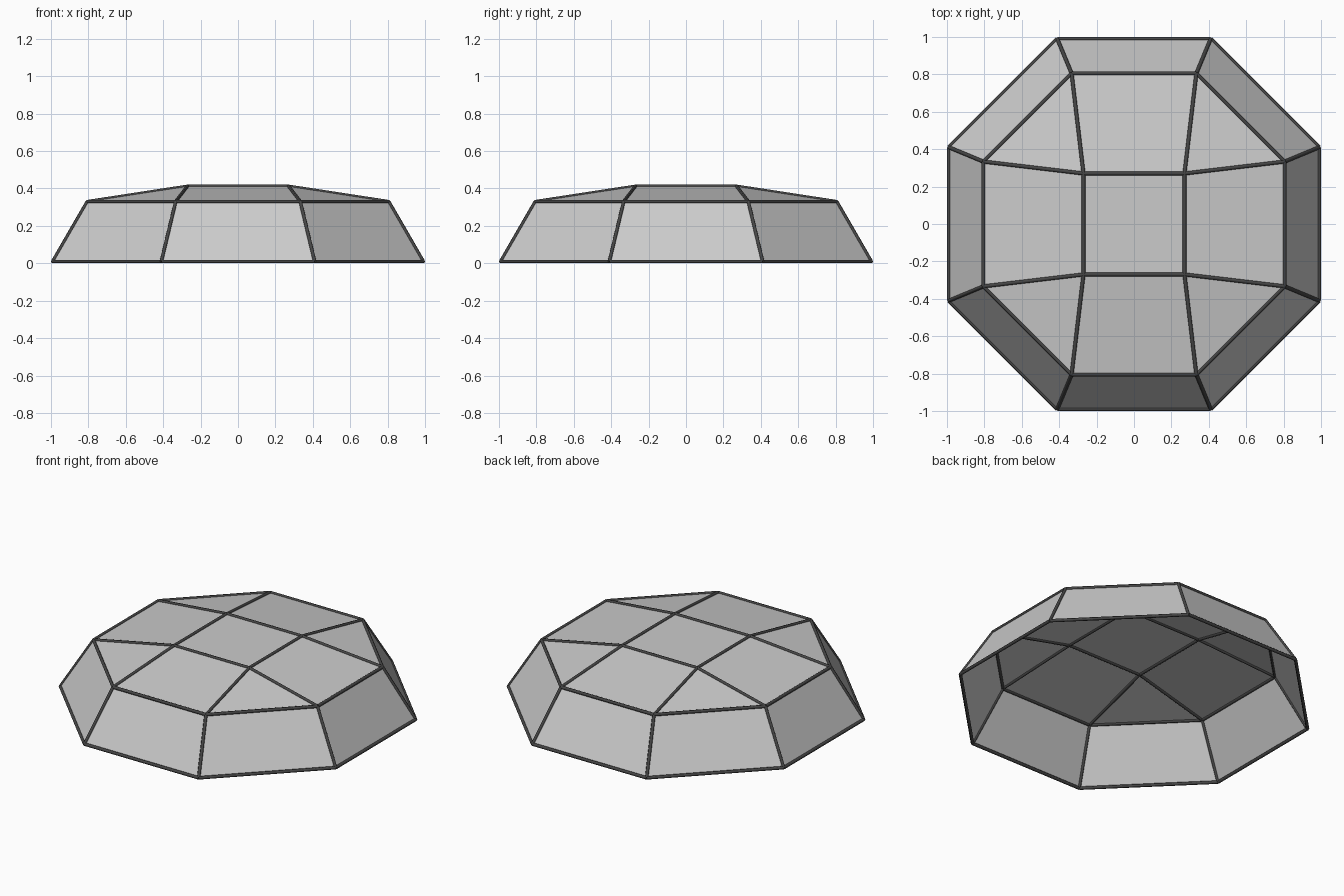
import bpy, bmesh
from math import sin, cos, pi
from mathutils import Vector

if "Cube" in bpy.data.objects:
    bpy.data.objects.remove(bpy.data.objects["Cube"])

STRUT = 0.02
dark = bpy.data.materials.new("dark_frame")
dark.diffuse_color = (0.06, 0.06, 0.06, 1)
dark.use_nodes = True
dark.node_tree.nodes["Principled BSDF"].inputs["Base Color"].default_value = dark.diffuse_color


def ring(bm, apothem, z, n, turn):
    """Regular polygon ring of vertices, flats facing the axes."""
    r = apothem / cos(pi / n)
    return [bm.verts.new((r * cos(turn + 2 * pi * i / n), r * sin(turn + 2 * pi * i / n), z))
            for i in range(n)]


def dome():
    bm = bmesh.new()
    base = ring(bm, 0.99, 0.01, 8, pi / 8)
    eave = ring(bm, 0.805, 0.33, 8, pi / 8)
    crown = ring(bm, 0.27, 0.412, 4, pi / 4)
    # sloping walls
    for i in range(8):
        j = (i + 1) % 8
        bm.faces.new((base[i], base[j], eave[j], eave[i]))
    # roof: a triangle at each corner, a quad on each side, a flat square on top
    for k in range(4):
        a, b, c = eave[2 * k], eave[2 * k + 1], eave[(2 * k + 2) % 8]
        bm.faces.new((a, b, crown[k]))
        bm.faces.new((b, c, crown[(k + 1) % 4], crown[k]))
    bm.faces.new(crown)
    return bm


# thin panels
bm = dome()
me = bpy.data.meshes.new("panels")
bm.to_mesh(me)
panels = bpy.data.objects.new("dome_panels", me)
bpy.context.collection.objects.link(panels)

# dark round struts along every edge
curve = bpy.data.curves.new("struts", 'CURVE')
curve.dimensions = '3D'
curve.bevel_depth = STRUT / 2
curve.bevel_resolution = 1
curve.use_fill_caps = True
for e in bm.edges:
    s = curve.splines.new('POLY')
    s.points.add(1)
    for p, v in zip(s.points, e.verts):
        p.co = (*v.co, 1)
bm.free()
frame = bpy.data.objects.new("dome_frame", curve)
bpy.context.collection.objects.link(frame)
curve.materials.append(dark)
